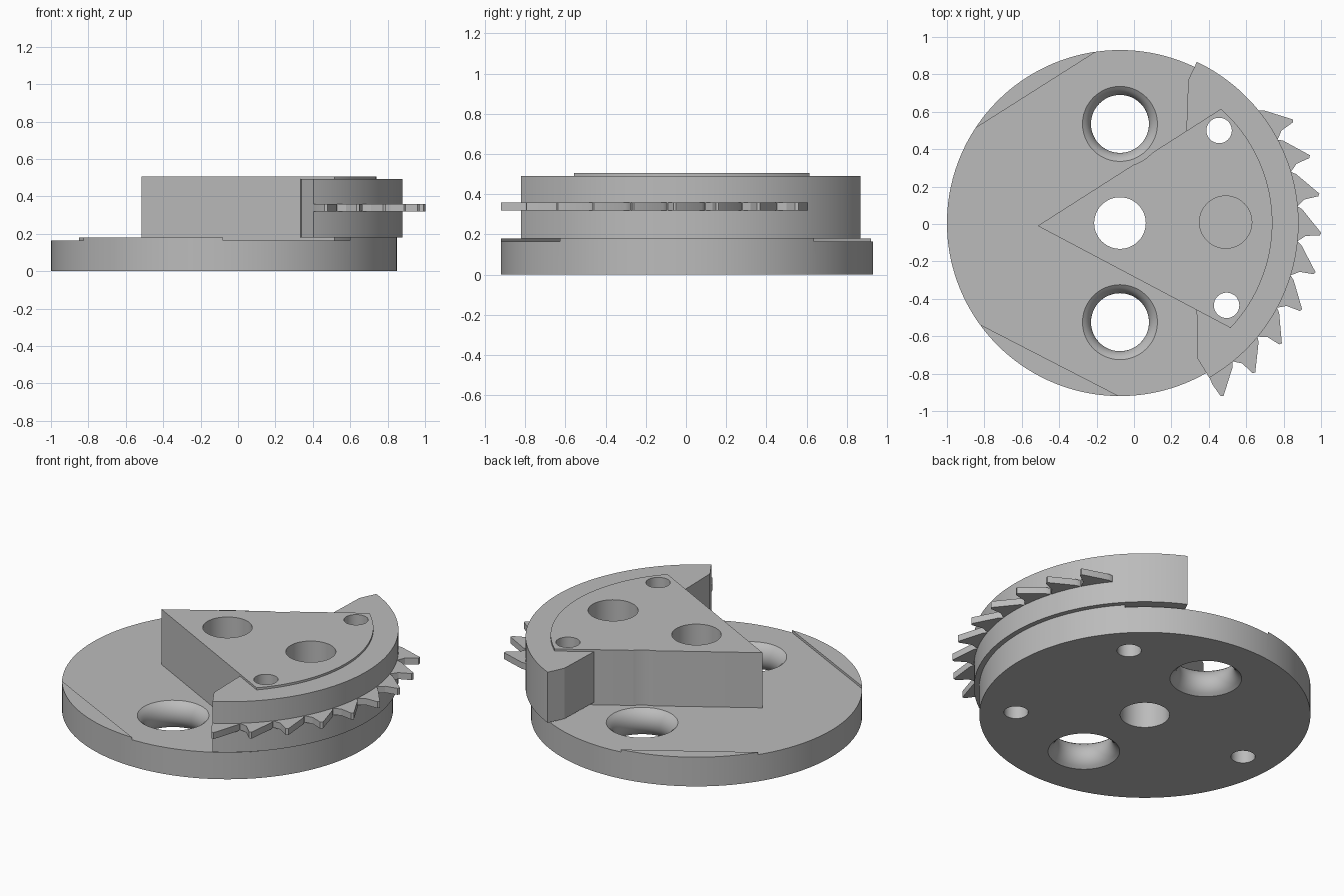
import bpy, bmesh, math

if "Cube" in bpy.data.objects:
    bpy.data.objects.remove(bpy.data.objects["Cube"], do_unlink=True)

CX, CY = -0.075, 0.005          # common axis of disc, ring and teeth
FLOOR, RIM = 0.165, 0.18        # recessed and raised levels of the disc

grey = bpy.data.materials.new("plain grey")
grey.use_nodes = True
grey.diffuse_color = (0.5, 0.5, 0.5, 1)
grey.node_tree.nodes["Principled BSDF"].inputs["Base Color"].default_value = (0.5, 0.5, 0.5, 1)


def finish(name, bm):
    bmesh.ops.recalc_face_normals(bm, faces=bm.faces)
    mesh = bpy.data.meshes.new(name)
    bm.to_mesh(mesh)
    bm.free()
    mesh.materials.append(grey)
    obj = bpy.data.objects.new(name, mesh)
    bpy.context.collection.objects.link(obj)
    return obj


def prism(name, outline, z0, z1):
    bm = bmesh.new()
    face = bm.faces.new([bm.verts.new((x, y, z0)) for x, y in outline])
    top = bmesh.ops.extrude_face_region(bm, geom=[face])["geom"]
    bmesh.ops.translate(bm, vec=(0, 0, z1 - z0),
                        verts=[v for v in top if isinstance(v, bmesh.types.BMVert)])
    return finish(name, bm)


def polar(deg, r):
    a = math.radians(deg)
    return CX + r * math.cos(a), CY + r * math.sin(a)


def arc(a0, a1, r, n):
    return [polar(a0 + (a1 - a0) * i / n, r) for i in range(n + 1)]


def rod(x, y, r, z0, z1):
    ring = [(x + r * math.cos(math.tau * i / 48), y + r * math.sin(math.tau * i / 48))
            for i in range(48)]
    return prism("cutter", ring, z0, z1)


def lathe(x, y, profile, n=48):
    bm = bmesh.new()
    rings = [[bm.verts.new((x + r * math.cos(math.tau * i / n),
                            y + r * math.sin(math.tau * i / n), z)) for i in range(n)]
             for r, z in profile]
    for lo, hi in zip(rings, rings[1:]):
        for i in range(n):
            j = (i + 1) % n
            bm.faces.new((lo[i], lo[j], hi[j], hi[i]))
    bm.faces.new(rings[0])
    bm.faces.new(rings[-1])
    return finish("cutter", bm)


def cut(obj, *cutters):
    bpy.context.view_layer.objects.active = obj
    for c in cutters:
        mod = obj.modifiers.new("cut", "BOOLEAN")
        mod.operation, mod.solver, mod.object = "DIFFERENCE", "EXACT", c
        bpy.ops.object.modifier_apply(modifier=mod.name)
        bpy.data.objects.remove(c, do_unlink=True)


def smooth(obj):
    bpy.ops.object.select_all(action="DESELECT")
    obj.select_set(True)
    bpy.context.view_layer.objects.active = obj
    bpy.ops.object.shade_smooth_by_angle(angle=math.radians(20))


pin_holes = [(0.455, 0.5), (0.495, -0.435)]

# Base disc with a wedge-shaped shallow pocket
disc = prism("base_disc", arc(0, 357.5, 0.925, 143), 0, RIM)
cut(disc, prism("cutter", [(-1.75, -0.06), (0.6, -1.27), (0.6, 1.43)], FLOOR, 0.4))

# Hourglass-shaped main holes
neck, curve, mid = 0.155, 0.0975, FLOOR / 2
hourglass = [(0.215, -0.1)]
for i in range(13):
    z = mid * (i / 6 - 1)
    hourglass.append((neck + curve - math.sqrt(curve ** 2 - z ** 2), mid + z))
hourglass.append((hourglass[-1][0], 0.3))
for y in (0.535, -0.525):
    cut(disc, lathe(CX, y, hourglass))

# Axle hole, pin holes and a blind hole underneath
cut(disc, rod(CX, CY, 0.138, -0.1, 0.4),
    *[rod(x, y, 0.068, -0.1, 0.4) for x, y in pin_holes],
    rod(-0.795, 0, 0.068, -0.1, 0.12))

# Wedge block with a curved front and a relief beside the main hole
front_arc = arc(-43.5, 48.5, 0.815, 40)
wedge = prism("wedge_block", [(-0.515, -0.01)] + front_arc, FLOOR, 0.505)
cut(wedge, rod(CX, CY, 0.138, 0, 1),
    rod(0.49, 0.01, 0.14, 0.2, 1),
    rod(CX, 0.54, 0.235, 0, 1),
    *[rod(x, y, 0.068, 0, 1) for x, y in pin_holes])

# Curved rim segment around the wedge
outer = arc(-60, 64.5, 0.955, 60)
rim = prism("rim_segment", outer + [(0.29, 0.77), (0.28, 0.497)] + front_arc[::-1]
            + [(0.335, -0.458), (0.34, -0.72)], RIM, 0.492)

# Ratchet teeth
tooth_shape = [(9, 0.94), (8.2, 0.962), (7.4, 0.978), (0.3, 1.078), (-0.4, 1.07),
               (-0.8, 0.995), (-1.7, 0.975), (-2.6, 0.955), (-2.6, 0.94)]
teeth = []
for i in range(9):
    tip = 30.6 - 11.25 * i
    shape = tooth_shape if i < 8 else tooth_shape[:6] + [(-0.4, 0.94)]
    teeth.append(prism(f"ratchet_tooth_{i + 1}",
                       [polar(tip + a, r) for a, r in shape], 0.318, 0.358))

for part in [disc, wedge, rim] + teeth:
    smooth(part)
